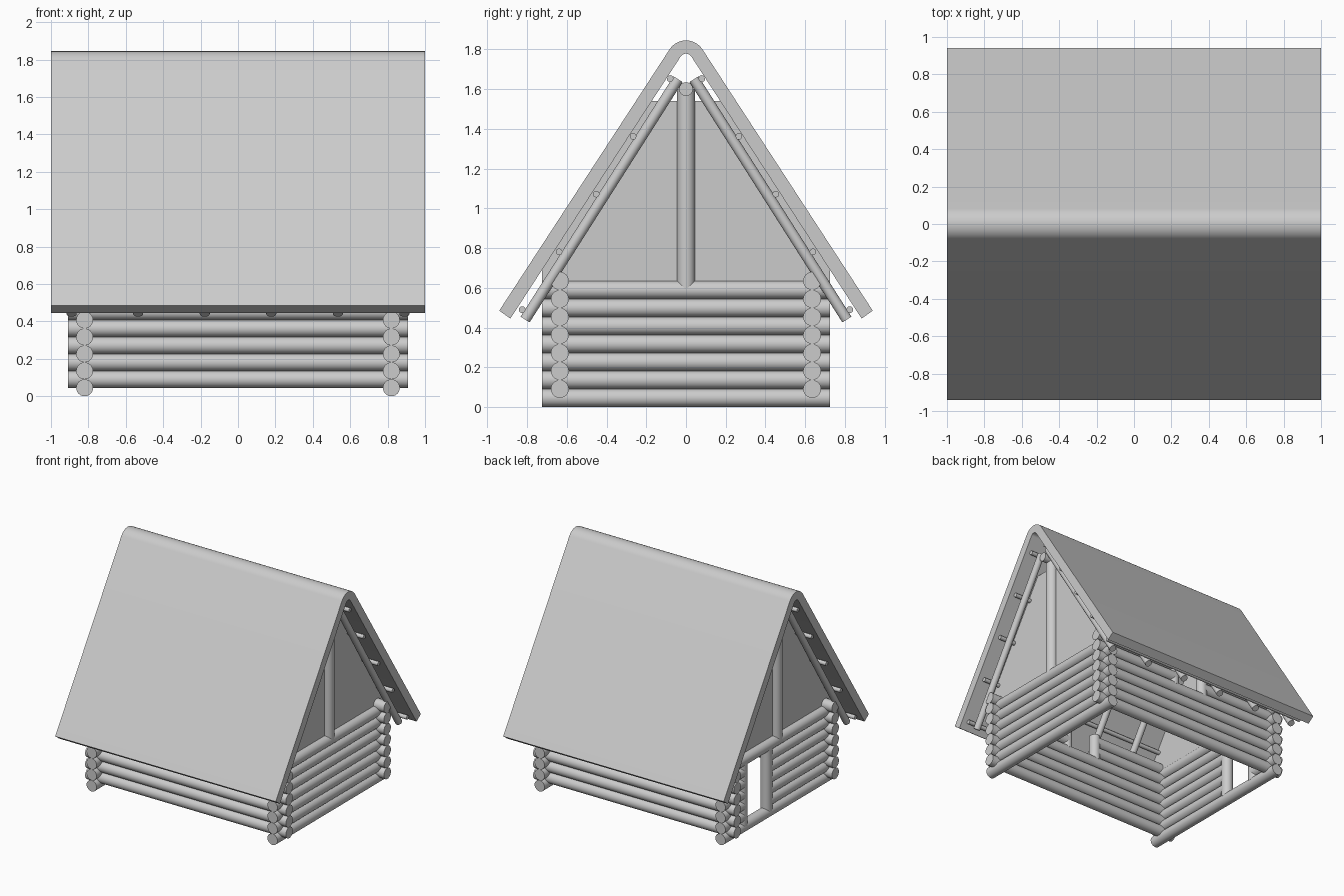
import bpy, bmesh, math
from mathutils import Vector

if "Cube" in bpy.data.objects:
    bpy.data.objects.remove(bpy.data.objects["Cube"])

R = 0.0453          # log radius
STEP = 2 * R


def finish(name, bm, smooth=True):
    bmesh.ops.recalc_face_normals(bm, faces=bm.faces)
    me = bpy.data.meshes.new(name)
    bm.to_mesh(me)
    bm.free()
    ob = bpy.data.objects.new(name, me)
    bpy.context.collection.objects.link(ob)
    if smooth:
        bpy.ops.object.select_all(action='DESELECT')
        ob.select_set(True)
        bpy.context.view_layer.objects.active = ob
        bpy.ops.object.shade_smooth_by_angle(angle=math.radians(35))
    return ob


def pole(name, a, b, r, sides=24):
    """Capped cylinder between two points."""
    a, b = Vector(a), Vector(b)
    bm = bmesh.new()
    bmesh.ops.create_cone(bm, cap_ends=True, segments=sides, radius1=r, radius2=r,
                          depth=(b - a).length)
    bm.transform(Vector((0, 0, 1)).rotation_difference(b - a).to_matrix().to_4x4())
    bmesh.ops.translate(bm, verts=bm.verts, vec=(a + b) / 2)
    return finish(name, bm)


def slab(name, profile, x0, x1):
    """Extrude a (y, z) outline along x."""
    bm = bmesh.new()
    f = bm.faces.new([bm.verts.new((x0, y, z)) for y, z in profile])
    ext = bmesh.ops.extrude_face_region(bm, geom=[f])
    moved = [v for v in ext['geom'] if isinstance(v, bmesh.types.BMVert)]
    bmesh.ops.translate(bm, verts=moved, vec=(x1 - x0, 0, 0))
    return finish(name, bm)


# Front and back walls, with a small window gap in the top two logs
for side, y in (("front", -0.635), ("back", 0.635)):
    for k in range(7):
        z = STEP * (k + 1)
        spans = [(-0.91, 0.91)] if k < 5 else [(-0.91, -0.14), (0.14, 0.91)]
        for x0, x1 in spans:
            pole(side + "_wall_log", (x0, y, z), (x1, y, z), R)
    for x in (-0.14, 0.14):
        pole(side + "_window_post", (x, y, 0.47), (x, y, 0.68), 0.043)

# End walls, with a doorway in the left one
for side, x in (("left", -0.82), ("right", 0.82)):
    for k in range(7):
        z = R + STEP * k
        spans = [(-0.725, 0.725)]
        if side == "left" and 0 < k < 6:
            spans = [(-0.725, 0.13), (0.45, 0.725)]
        for y0, y1 in spans:
            pole(side + "_wall_log", (x, y0, z), (x, y1, z), R)
    # Gable board and king post
    s = 1 if x > 0 else -1
    slab(side + "_gable", [(-0.725, 0.6), (0.725, 0.6), (0.725, 0.69),
                           (0.173, 1.54), (-0.173, 1.54), (-0.725, 0.69)],
         s * 0.785, s * 0.815)
    pole(side + "_king_post", (x, 0, 0.59), (x, 0, 1.6), R)

for y in (0.13, 0.45):
    pole("door_post", (-0.82, y, 0.06), (-0.82, y, 0.58), 0.045)

# Roof frame: ridge pole, rafters and battens
pole("ridge_pole", (-0.91, 0, 1.6), (0.91, 0, 1.6), 0.035)
for s in (-1, 1):
    for i in range(6):
        x = -0.89 + 0.356 * i
        pole("rafter", (x, s * 0.81, 0.44), (x, s * 0.04, 1.65), 0.027, 16)
    for i in range(5):
        t = i / 4
        y, z = s * (0.825 - 0.745 * t), 0.49 + 1.163 * t
        pole("roof_batten", (-0.96, y, z), (0.96, y, z), 0.017, 12)

# Roof: bent sheet with rounded ridge
ang = math.radians(33)          # outward normal elevation of each slope
zc, r_out, r_in = 1.7465, 0.0985, 0.032
N = 16
arc = [ang + (math.pi - 2 * ang) * i / N for i in range(N + 1)]
outer = [(r_out * math.cos(a), zc + r_out * math.sin(a)) for a in arc]
inner = [(r_in * math.cos(a), zc + r_in * math.sin(a)) for a in reversed(arc)]
profile = ([(0.94, 0.485)] + outer + [(-0.94, 0.485), (-0.884, 0.445)]
           + inner + [(0.884, 0.445)])
slab("roof", profile, -1.0, 1.0)
